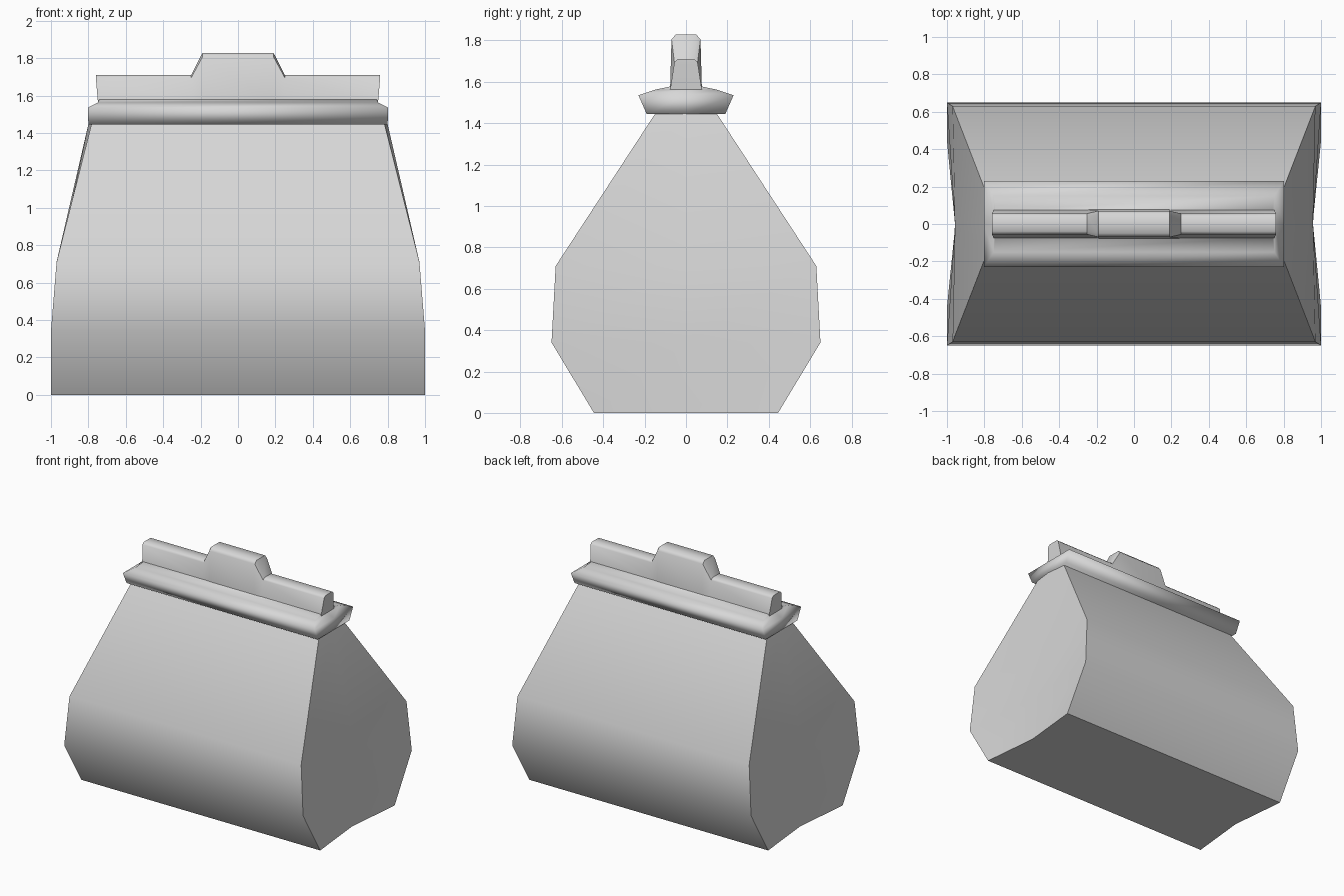
import bpy, bmesh, math

cube = bpy.data.objects.get("Cube")
if cube:
    bpy.data.objects.remove(cube, do_unlink=True)

GREY = (0.68, 0.68, 0.68, 1)
grey = bpy.data.materials.new("plain_grey")
grey.use_nodes = True
grey.diffuse_color = GREY
grey.node_tree.nodes["Principled BSDF"].inputs["Base Color"].default_value = GREY


def loft(name, sections, angle):
    """Join six-point sections into a closed solid; caps are split across points 2 and 5."""
    bm = bmesh.new()
    loops = [[bm.verts.new(p) for p in section] for section in sections]
    for low, high in zip(loops, loops[1:]):
        for i in range(6):
            j = (i + 1) % 6
            bm.faces.new((low[i], low[j], high[j], high[i]))
    for a, b, c, d, e, f in (loops[0], loops[-1]):
        bm.faces.new((a, b, c, f))
        bm.faces.new((f, c, d, e))
    bmesh.ops.recalc_face_normals(bm, faces=bm.faces)
    mesh = bpy.data.meshes.new(name)
    bm.to_mesh(mesh)
    bm.free()
    mesh.materials.append(grey)
    obj = bpy.data.objects.new(name, mesh)
    bpy.context.collection.objects.link(obj)
    bpy.ops.object.select_all(action='DESELECT')
    obj.select_set(True)
    bpy.context.view_layer.objects.active = obj
    bpy.ops.object.shade_smooth_by_angle(angle=math.radians(angle))


def level(hx, mid, hy, z):
    """Horizontal section whose ends sit at mid on the centre line."""
    return [(-hx, -hy, z), (hx, -hy, z), (mid, 0, z),
            (hx, hy, z), (-hx, hy, z), (-mid, 0, z)]


def slice_at(x, shoulder, top, chamfer, z):
    """Upright section of the clasp, leaning out slightly to a chamfered top."""
    foot = x * 0.985
    return [(foot, -0.077, 1.56), (foot, 0.077, 1.56), (x, shoulder, z - chamfer),
            (x, top, z), (x, -top, z), (x, -shoulder, z - chamfer)]


# Pouch body with slightly pinched ends
loft("bag_body", [
    level(1.0, 0.955, 0.445, 0),
    level(1.0, 0.957, 0.65, 0.34),
    level(0.97, 0.957, 0.63, 0.71),
    level(0.78, 0.797, 0.14, 1.46),
], 45)

# Flared frame around the mouth, with a neck that runs up into the clasp
loft("mouth_frame", [level(hx, hx, hy, z) for hx, hy, z in [
    (0.8, 0.19, 1.445),
    (0.803, 0.23, 1.535),
    (0.75, 0.15, 1.562),
    (0.742, 0.074, 1.578),
    (0.74, 0.05, 1.66),
]], 120)

# Low bar rising to a raised centre grip
BAR = (0.056, 0.04, 0.015, 1.71)
GRIP = (0.07, 0.05, 0.022, 1.828)
half = [(0.19, GRIP), (0.25, BAR), (0.76, BAR)]
stations = [(-x, shape) for x, shape in reversed(half)] + half
loft("clasp", [slice_at(x, *shape) for x, shape in stations], 55)
